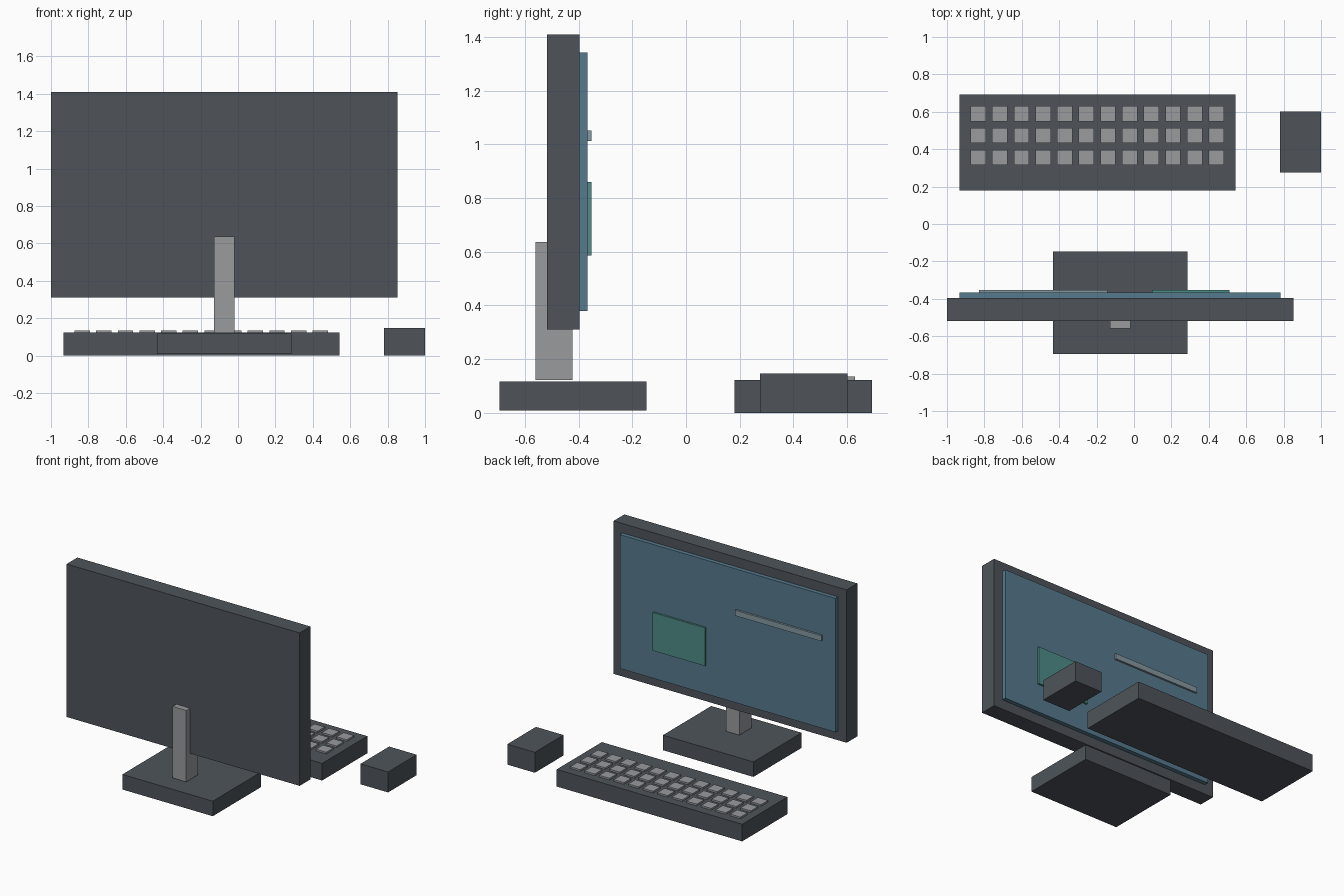
import bpy

if "Cube" in bpy.data.objects:
    bpy.data.objects.remove(bpy.data.objects["Cube"])


def material(name, rgb):
    """Flat colour from 0-255 sRGB values."""
    m = bpy.data.materials.new(name)
    lin = [((c / 255 + 0.055) / 1.055) ** 2.4 for c in rgb]
    m.diffuse_color = (*lin, 1)
    m.use_nodes = True
    m.node_tree.nodes["Principled BSDF"].inputs["Base Color"].default_value = m.diffuse_color
    return m


DARK = material("charcoal", (78, 84, 90))
GREY = material("light grey", (152, 155, 158))
BLUE = material("screen blue", (86, 122, 142))
TEAL = material("window teal", (78, 140, 135))
PALE = material("pale blue grey", (132, 152, 160))


def box(name, x, y, z, mat):
    """Box spanning the given (min, max) ranges."""
    (x0, x1), (y0, y1), (z0, z1) = x, y, z
    bpy.ops.mesh.primitive_cube_add(
        size=1, location=((x0 + x1) / 2, (y0 + y1) / 2, (z0 + z1) / 2))
    ob = bpy.context.object
    ob.name = name
    ob.scale = (x1 - x0, y1 - y0, z1 - z0)
    bpy.ops.object.transform_apply(location=False, rotation=False, scale=True)
    ob.data.materials.append(mat)
    return ob


# Monitor, facing the keyboard (+y)
box("monitor_case", (-1.0, 0.853), (-0.518, -0.396), (0.311, 1.41), DARK)
box("screen", (-0.932, 0.783), (-0.398, -0.366), (0.38, 1.342), BLUE)
box("screen_text_bar", (-0.83, -0.142), (-0.367, -0.352), (1.012, 1.052), PALE)
box("screen_window", (0.096, 0.511), (-0.367, -0.352), (0.586, 0.86), TEAL)

# Stand
box("stand_neck", (-0.128, -0.02), (-0.56, -0.423), (0.122, 0.636), GREY)
box("stand_base", (-0.433, 0.286), (-0.695, -0.147), (0.009, 0.117), DARK)

# Keyboard with three rows of twelve keys
box("keyboard_body", (-0.932, 0.543), (0.18, 0.693), (0.0, 0.123), DARK)
key = box("key", (-0.874, -0.792), (0.315, 0.396), (0.121, 0.135), GREY)
for name, count, step in (("columns", 12, (0.1157, 0, 0)), ("rows", 3, (0, 0.117, 0))):
    arr = key.modifiers.new(name, "ARRAY")
    arr.count = count
    arr.use_relative_offset = False
    arr.use_constant_offset = True
    arr.constant_offset_displace = step
key.name = "keyboard_keys"

# Mouse
box("mouse", (0.781, 1.0), (0.276, 0.601), (0.0, 0.147), DARK)
